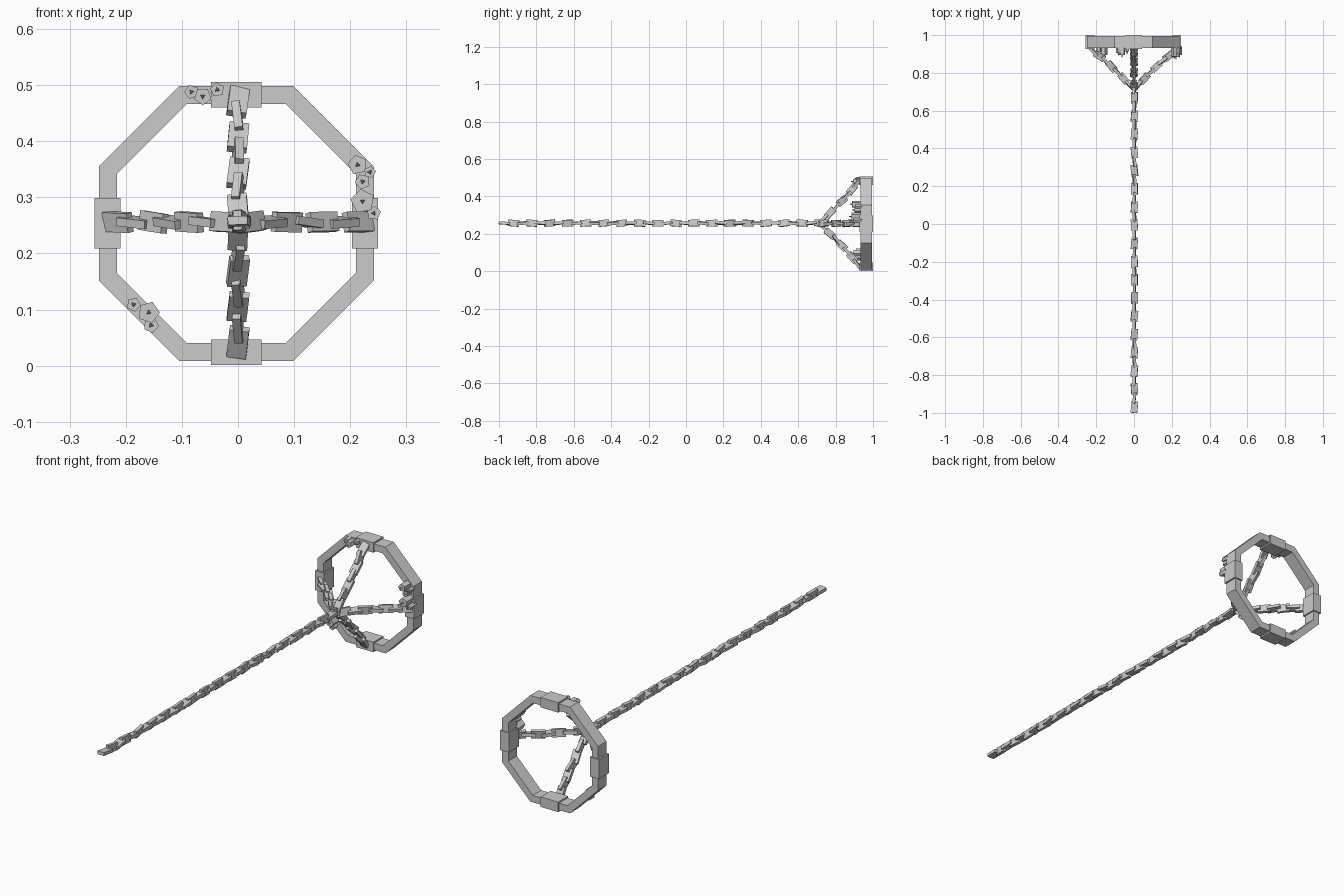
import bpy, bmesh, math, random
from mathutils import Vector, Matrix

if "Cube" in bpy.data.objects:
    bpy.data.objects.remove(bpy.data.objects["Cube"])

random.seed(4)
CX, CZ = -0.003, 0.2535


def finish(name, bm):
    bmesh.ops.recalc_face_normals(bm, faces=bm.faces)
    me = bpy.data.meshes.new(name)
    bm.to_mesh(me)
    bm.free()
    ob = bpy.data.objects.new(name, me)
    bpy.context.collection.objects.link(ob)
    return ob


def add_box(bm, centre, size, rot=None):
    m = Matrix.Translation(centre) @ (rot or Matrix()) @ Matrix.Diagonal((*size, 1))
    bmesh.ops.create_cube(bm, size=1, matrix=m)


# octagonal ring
bm = bmesh.new()
loops = []
for k in range(8):
    a = math.radians(22.5 + 45 * k)
    loops.append([bm.verts.new((CX + r / math.cos(math.pi / 8) * math.cos(a), y,
                                CZ + r / math.cos(math.pi / 8) * math.sin(a)))
                  for r, y in ((0.245, 0.933), (0.245, 0.995), (0.213, 0.995), (0.213, 0.933))])
for k in range(8):
    p, q = loops[k], loops[(k + 1) % 8]
    for i in range(4):
        j = (i + 1) % 4
        bm.faces.new((p[i], p[j], q[j], q[i]))
finish("octagon_ring", bm)

# four clamp blocks around the ring
for name, a in (("right", 0), ("top", 90), ("left", 180), ("bottom", 270)):
    t = math.radians(a)
    bm = bmesh.new()
    add_box(bm, (CX + 0.2295 * math.cos(t), 0.9635, CZ + 0.2295 * math.sin(t)),
            (0.046, 0.073, 0.09), Matrix.Rotation(-t, 4, 'Y'))
    finish(name + "_clamp_block", bm)


# chains: flat links turned a quarter turn each, with slight jitter
def chain(name, path, count, side):
    bm = bmesh.new()
    for i in range(count):
        t = (i + 0.5) / count
        p, q = path(t - 0.01), path(t + 0.01)
        d = (q - p).normalized()
        s = (side - d * side.dot(d)).normalized()
        frame = Matrix((s, d, s.cross(d))).transposed().to_4x4()
        jit = Matrix.Rotation(random.uniform(-0.12, 0.12), 4, 'X') @ \
            Matrix.Rotation(random.uniform(-0.12, 0.12), 4, 'Z')
        roll = Matrix.Rotation(math.pi / 2 * (i % 2) + random.uniform(-0.2, 0.2), 4, 'Y')
        add_box(bm, path(t), (0.035, 0.06, 0.015), frame @ jit @ roll)
    finish(name, bm)


chain("main_chain", lambda t: Vector((0.002, -0.994 + 1.735 * t, 0.257)), 36, Vector((1, 0, 0)))

for name, a in (("right", 0), ("top", 90), ("left", 180), ("bottom", 270)):
    c, s = round(math.cos(math.radians(a))), round(math.sin(math.radians(a)))

    def path(t, c=c, s=s):
        r = 0.008 + 0.222 * t
        y = 0.718 + 0.207 * t + 0.012 * math.sin(math.pi * t)
        return Vector((r * c, y, 0.256 + r * s))
    chain(name + "_branch_chain", path, 7, Vector((-s, 0, c)))


# candles: five-sided columns with three-sided wicks
candles = [(-0.083, 0.488, 0.013, 0.025), (-0.063, 0.480, 0.016, 0.035), (-0.037, 0.492, 0.013, 0.018),
           (0.213, 0.358, 0.018, 0.042), (0.235, 0.345, 0.011, 0.025), (0.222, 0.328, 0.014, 0.03),
           (0.222, 0.293, 0.022, 0.045), (0.242, 0.272, 0.013, 0.035),
           (-0.186, 0.109, 0.013, 0.02), (-0.159, 0.095, 0.020, 0.035), (-0.155, 0.072, 0.014, 0.025)]
for n, (x, z, r, h) in enumerate(candles):
    bm = bmesh.new()
    spin = Matrix.Rotation(math.pi / 2, 4, 'X') @ Matrix.Rotation(random.uniform(0, 6), 4, 'Z')
    for rad, y0, y1, seg in ((r, 0.94, 0.93 - h, 5), (0.005, 0.93 - h, 0.917 - h, 3)):
        bmesh.ops.create_cone(bm, cap_ends=True, segments=seg, radius1=rad,
                              radius2=rad * (1 if seg == 5 else 0.5), depth=y0 - y1,
                              matrix=Matrix.Translation((x, (y0 + y1) / 2, z)) @ spin)
    finish("candle_%d" % (n + 1), bm)
